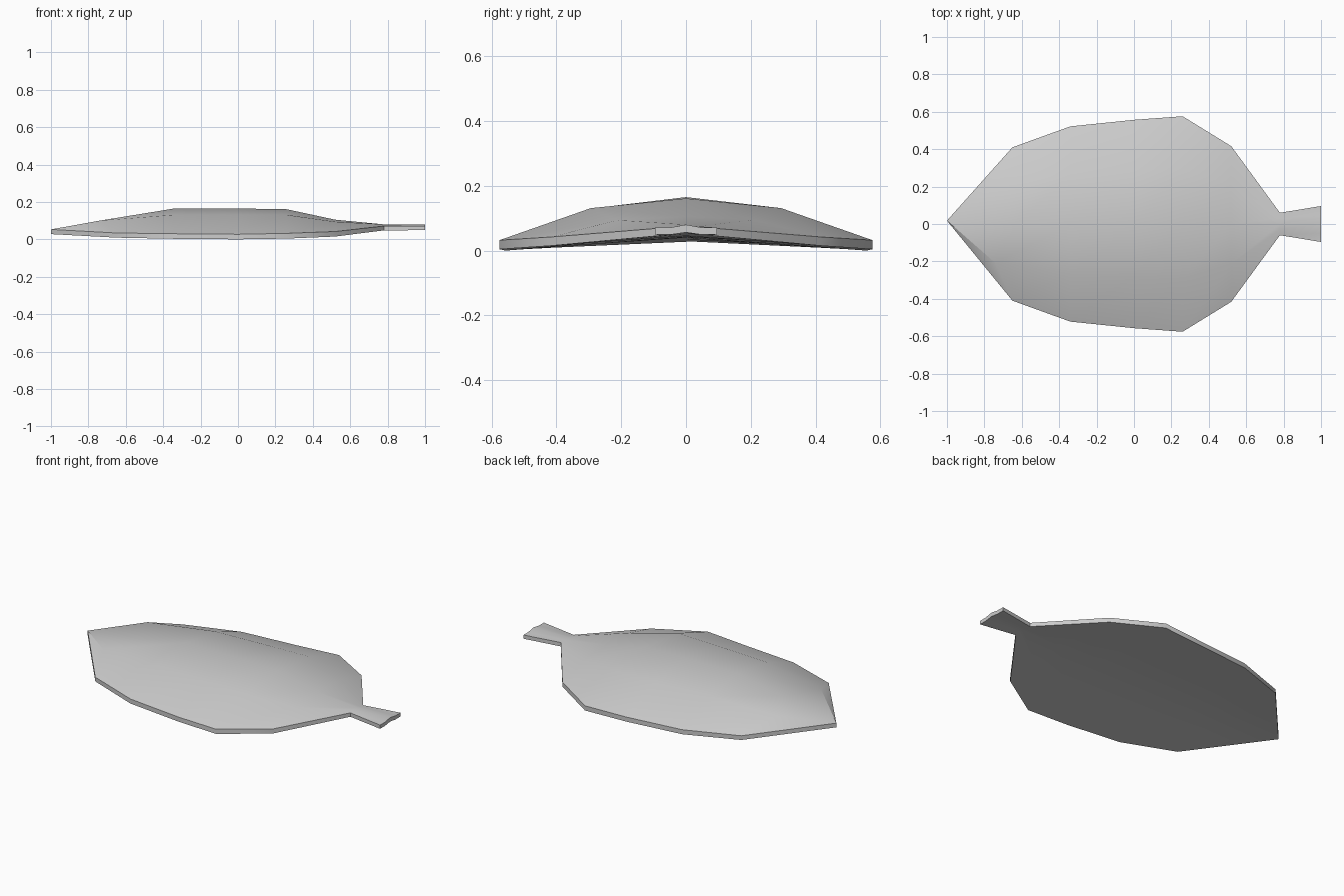
import bpy, bmesh

if "Cube" in bpy.data.objects:
    bpy.data.objects.remove(bpy.data.objects["Cube"])

# Cross-sections along the body:
# x, half width, mid x, ridge x, ridge z, mid z, rim z, rim bottom z, underside ridge z
stations = [
    (-1.00, 0.000, -1.00, -1.00, 0.053, 0.053, 0.053, 0.028, 0.028),
    (-0.65, 0.410, -0.74, -0.63, 0.109, 0.100, 0.034, 0.009, 0.034),
    (-0.34, 0.522, -0.34, -0.34, 0.165, 0.131, 0.030, 0.003, 0.038),
    ( 0.00, 0.557,  0.00,  0.00, 0.165, 0.131, 0.027, 0.000, 0.040),
    ( 0.26, 0.576,  0.26,  0.26, 0.161, 0.131, 0.032, 0.004, 0.042),
    ( 0.52, 0.416,  0.52,  0.52, 0.105, 0.094, 0.042, 0.015, 0.045),
    ( 0.78, 0.060,  0.78,  0.78, 0.080, 0.075, 0.071, 0.048, 0.052),
    ( 1.00, 0.096,  1.00,  1.00, 0.080, 0.071, 0.071, 0.049, 0.056),
]
TIP_Y = 0.018   # the nose sits slightly off centre

bm = bmesh.new()


def sheet(heights):
    """Five-point rows mirrored about the ridge, skinned into quads."""
    rows = []
    for s in stations:
        x, w, xm, xr = s[:4]
        zr, zm, ze = heights(s)
        y0 = TIP_Y if w == 0 else 0
        rows.append([bm.verts.new(p) for p in (
            (x, y0 - w, ze), (xm, y0 - w * 0.51, zm), (xr, y0, zr),
            (xm, y0 + w * 0.51, zm), (x, y0 + w, ze))])
    for a, b in zip(rows, rows[1:]):
        for i in range(4):
            bm.faces.new((a[i], b[i], b[i + 1], a[i + 1]))
    return rows


# Domed back and nearly flat, slightly hollow underside
top = sheet(lambda s: (s[4], s[5], s[6]))
low = sheet(lambda s: (s[8], (s[7] + s[8]) / 2 if s[0] < 1 else s[7], s[7]))

# Vertical rim along both flanks and across the tail end
for i in (0, 4):
    for k in range(len(top) - 1):
        bm.faces.new((top[k][i], top[k + 1][i], low[k + 1][i], low[k][i]))
for i in range(4):
    bm.faces.new((top[-1][i], top[-1][i + 1], low[-1][i + 1], low[-1][i]))

bmesh.ops.remove_doubles(bm, verts=bm.verts[:], dist=0.0005)
bmesh.ops.recalc_face_normals(bm, faces=bm.faces[:])

mesh = bpy.data.meshes.new("flat_fish_body")
bm.to_mesh(mesh)
bm.free()
body = bpy.data.objects.new("flat_fish_body", mesh)
bpy.context.collection.objects.link(body)

# Smooth dome, sharp rim
bpy.context.view_layer.objects.active = body
body.select_set(True)
bpy.ops.object.shade_smooth_by_angle(angle=0.7)
